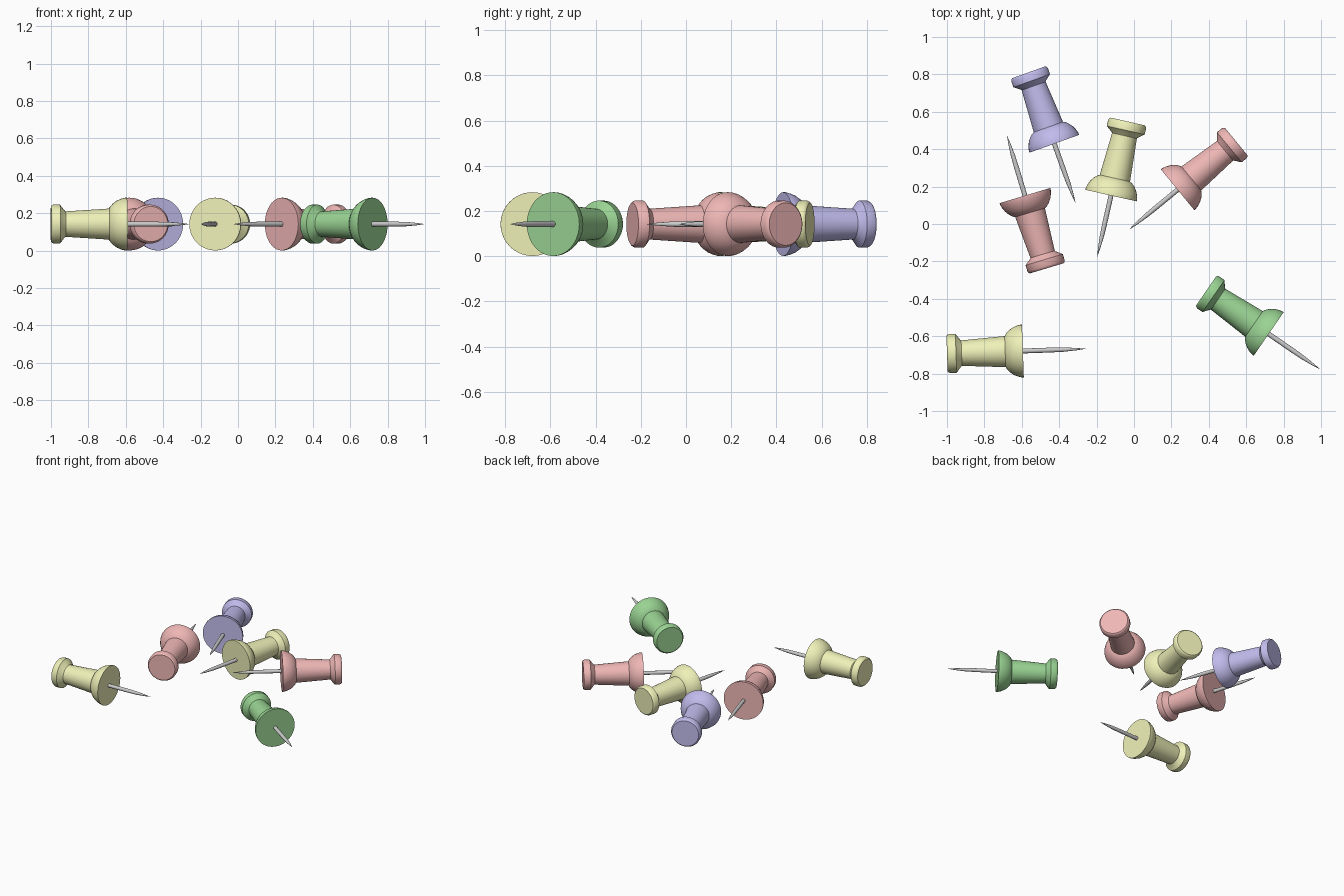
import bpy, bmesh, math
from mathutils import Vector

if "Cube" in bpy.data.objects:
    bpy.data.objects.remove(bpy.data.objects["Cube"])

SEGMENTS = 40
HEIGHT = 0.142   # axis height of a pin lying on its side

# (distance along axis, radius); the flange face is at 0, the needle points to +x
GRIP = [(-0.406, 0), (-0.406, 0.094), (-0.402, 0.099), (-0.393, 0.104), (-0.358, 0.104),
        (-0.333, 0.072), (-0.328, 0.068), (-0.095, 0.083), (-0.088, 0.096),
        (-0.073, 0.112), (-0.053, 0.126), (-0.03, 0.136), (-0.01, 0.141),
        (0, 0.141), (0, 0)]
NEEDLE = [(-0.01, 0), (-0.01, 0.013), (0.15, 0.013), (0.22, 0.0115),
          (0.29, 0.006), (0.337, 0)]


def material(name, rgb):
    mat = bpy.data.materials.new(name)
    mat.diffuse_color = (*rgb, 1)
    mat.use_nodes = True
    mat.node_tree.nodes["Principled BSDF"].inputs["Base Color"].default_value = mat.diffuse_color
    return mat


def lathe(name, profile, segments, mat=None):
    """Spin a profile around the x axis."""
    bm = bmesh.new()
    verts = [bm.verts.new((x, 0, r)) for x, r in profile]
    edges = [bm.edges.new(pair) for pair in zip(verts, verts[1:])]
    bmesh.ops.spin(bm, geom=verts + edges, cent=(0, 0, 0), axis=(1, 0, 0),
                   angle=math.tau, steps=segments, use_duplicate=False)
    bmesh.ops.remove_doubles(bm, verts=bm.verts, dist=1e-5)
    bmesh.ops.recalc_face_normals(bm, faces=bm.faces)
    mesh = bpy.data.meshes.new(name)
    bm.to_mesh(mesh)
    bm.free()
    obj = bpy.data.objects.new(name, mesh)
    bpy.context.collection.objects.link(obj)
    if mat:
        mesh.materials.append(mat)
    bpy.ops.object.select_all(action='DESELECT')
    obj.select_set(True)
    bpy.context.view_layer.objects.active = obj
    bpy.ops.object.shade_smooth_by_angle(angle=math.radians(30))
    return obj


red = material("red_plastic", (0.85, 0.47, 0.46))
yellow = material("yellow_plastic", (0.86, 0.88, 0.48))
purple = material("purple_plastic", (0.53, 0.50, 0.84))
green = material("green_plastic", (0.32, 0.65, 0.29))

# label, material, flange centre x and y, direction of the needle in degrees
PINS = [
    ("front_left", yellow, -0.594, -0.679, 2.0),
    ("middle_left", red, -0.583, 0.152, 106.7),
    ("back_left", purple, -0.426, 0.429, -70.3),
    ("centre", yellow, -0.123, 0.152, -102.7),
    ("back_right", red, 0.233, 0.183, 219.4),
    ("front_right", green, 0.720, -0.588, -34.5),
]

for label, mat, x, y, angle in PINS:
    grip = lathe("grip_" + label, GRIP, SEGMENTS, mat)
    needle = lathe("needle_" + label, NEEDLE, 16)
    for part in (grip, needle):
        part.location = Vector((x, y, HEIGHT))
        part.rotation_euler.z = math.radians(angle)
